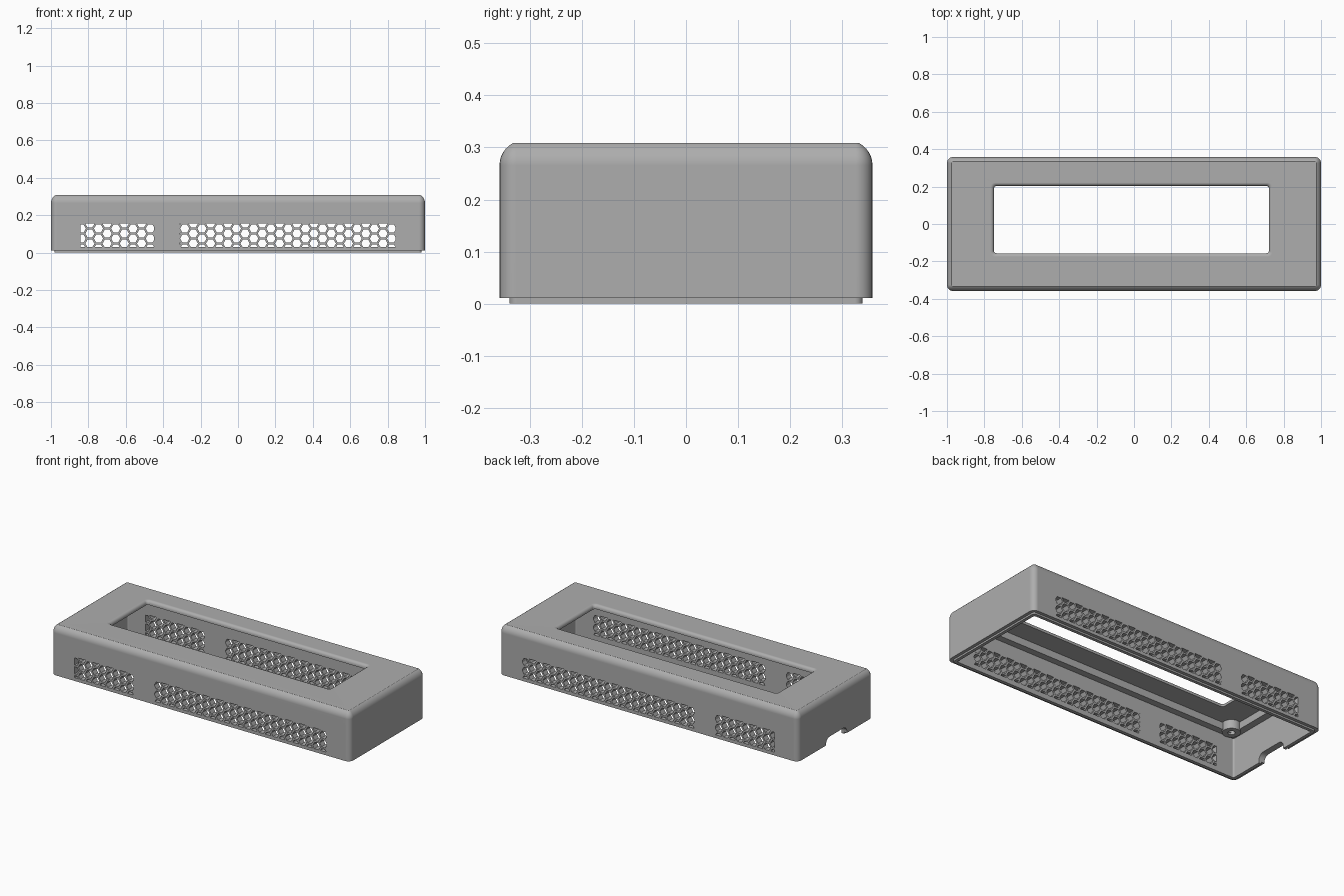
import bpy, bmesh, math
from mathutils import Vector

old = bpy.data.objects.get("Cube")
if old:
    bpy.data.objects.remove(old, do_unlink=True)

grey = bpy.data.materials.new("plain grey")
grey.use_nodes = True
COLOR = (0.42, 0.42, 0.42, 1)
grey.diffuse_color = COLOR
grey.node_tree.nodes["Principled BSDF"].inputs["Base Color"].default_value = COLOR


def make_object(name, bm):
    bmesh.ops.recalc_face_normals(bm, faces=bm.faces)
    mesh = bpy.data.meshes.new(name)
    bm.to_mesh(mesh)
    bm.free()
    mesh.materials.append(grey)
    obj = bpy.data.objects.new(name, mesh)
    bpy.context.collection.objects.link(obj)
    return obj


def rounded_ring(hx, hy, r, z, cx=0, cy=0, steps=6):
    """Points of a rounded rectangle lying flat at height z."""
    points = []
    for i, (sx, sy) in enumerate([(1, 1), (-1, 1), (-1, -1), (1, -1)]):
        for k in range(steps + 1):
            a = (i + k / steps) * math.pi / 2
            points.append((cx + sx * (hx - r) + r * math.cos(a),
                           cy + sy * (hy - r) + r * math.sin(a), z))
    return points


def closed_loft(name, rings):
    """Skin a loop of rings into a closed tube-like solid."""
    bm = bmesh.new()
    loops = [[bm.verts.new(p) for p in ring] for ring in rings]
    n = len(loops[0])
    for i, a in enumerate(loops):
        b = loops[(i + 1) % len(loops)]
        for j in range(n):
            k = (j + 1) % n
            bm.faces.new((a[j], a[k], b[k], b[j]))
    bmesh.ops.remove_doubles(bm, verts=bm.verts, dist=1e-5)
    return make_object(name, bm)


def smooth(obj, angle=28):
    bpy.ops.object.select_all(action='DESELECT')
    obj.select_set(True)
    bpy.context.view_layer.objects.active = obj
    bpy.ops.object.shade_smooth_by_angle(angle=math.radians(angle))


# Shell: lip, outer wall, rounded top edge, window, ceiling pocket, inner wall
HX, HY, TOP = 1.0, 0.358, 0.308
rings = [rounded_ring(0.981, 0.339, 0.015, 0),
         rounded_ring(0.981, 0.339, 0.015, 0.0105),
         rounded_ring(HX, HY, 0.032, 0.0105)]
R = 0.0486
for k in range(7):
    a = math.radians(61) * k / 6
    inset = R * (1 - math.cos(a))
    rings.append(rounded_ring(HX - inset, HY - inset, 0.032 - inset,
                              TOP - 0.0425 + R * math.sin(a)))
for k in range(5):
    a = math.pi / 2 * k / 4
    inset = 0.018 * math.sin(a)
    rings.append(rounded_ring(0.7535 - inset, 0.198 - inset, 0.024 - inset / 2,
                              TOP - 0.018 * (1 - math.cos(a)), -0.0135, 0.0235))
rings += [rounded_ring(0.7355, 0.18, 0.015, 0.283, -0.0135, 0.0235),
          rounded_ring(0.92, 0.28, 0.01, 0.283),
          rounded_ring(0.92, 0.28, 0.01, 0.24),
          rounded_ring(0.962, 0.32, 0.01, 0.24),
          rounded_ring(0.962, 0.32, 0.01, 0)]
shell = closed_loft("shell", rings)

# Honeycomb vents, trimmed to two rectangles and cut through both long walls
PITCH, ROW, HEX = 0.0461, 0.0532, 0.0246


def vent_cutter(name, x0, x1, z0=0.03, z1=0.155):
    bm = bmesh.new()
    for col in range(-1, 39):
        x = -0.838 + col * PITCH
        if not x0 - HEX < x < x1 + HEX * 0.6:
            continue
        for row in range(5):
            z = 0.022 + (row - 0.5 * (col % 2)) * ROW
            bm.faces.new([bm.verts.new((x + HEX * math.cos(i * math.pi / 3), -0.6,
                                        z + HEX * math.sin(i * math.pi / 3)))
                          for i in range(6)])
    for co, no in [((x0, 0, 0), (-1, 0, 0)), ((x1, 0, 0), (1, 0, 0)),
                   ((0, 0, z0), (0, 0, -1)), ((0, 0, z1), (0, 0, 1))]:
        bmesh.ops.bisect_plane(bm, geom=bm.verts[:] + bm.edges[:] + bm.faces[:],
                               plane_co=co, plane_no=no, clear_outer=True)
    extrude(bm, (0, 1.2, 0))
    return make_object(name, bm)


def extrude(bm, offset):
    out = bmesh.ops.extrude_face_region(bm, geom=bm.faces[:], use_keep_orig=True)
    verts = [v for v in out["geom"] if isinstance(v, bmesh.types.BMVert)]
    bmesh.ops.translate(bm, verts=verts, vec=Vector(offset))


# Cable notch with rounded upper corners in the right end wall
def notch_cutter():
    bm = bmesh.new()
    half, r, height = 0.1, 0.035, 0.052
    outline = [(half, -0.05)]
    for sign, start in [(1, 0), (-1, math.pi / 2)]:
        for k in range(7):
            a = start + k * math.pi / 12
            outline.append((sign * (half - r) + r * math.cos(a),
                            height - r + r * math.sin(a)))
    outline.append((-half, -0.05))
    bm.faces.new([bm.verts.new((-1.1, y - 0.01, z)) for y, z in outline])
    extrude(bm, (0.2, 0, 0))
    return make_object("notch_cutter", bm)


cutters = [vent_cutter("short_vent_cutter", -0.842, -0.449),
           vent_cutter("long_vent_cutter", -0.309, 0.843),
           notch_cutter()]
bpy.context.view_layer.objects.active = shell
for cutter in cutters:
    cutter.hide_render = True
    mod = shell.modifiers.new(cutter.name, 'BOOLEAN')
    mod.operation, mod.solver, mod.object = 'DIFFERENCE', 'EXACT', cutter
    bpy.ops.object.modifier_apply(modifier=mod.name)
    bpy.data.objects.remove(cutter, do_unlink=True)
smooth(shell)
normals = shell.modifiers.new("even_shading", 'WEIGHTED_NORMAL')
normals.keep_sharp = True

# Screw bosses hanging from the ceiling in the four corners
for side, sx in (("left", 1), ("right", -1)):
    for end, sy in (("front", -1), ("back", 1)):
        x, y = sx * 0.9, sy * 0.265
        boss = closed_loft(f"{end}_{side}_screw_boss", [
            rounded_ring(r, r, r, z, x, y)
            for r, z in [(0.05, 0.23), (0.05, 0.29), (0.02, 0.29), (0.02, 0.23)]])
        smooth(boss)
